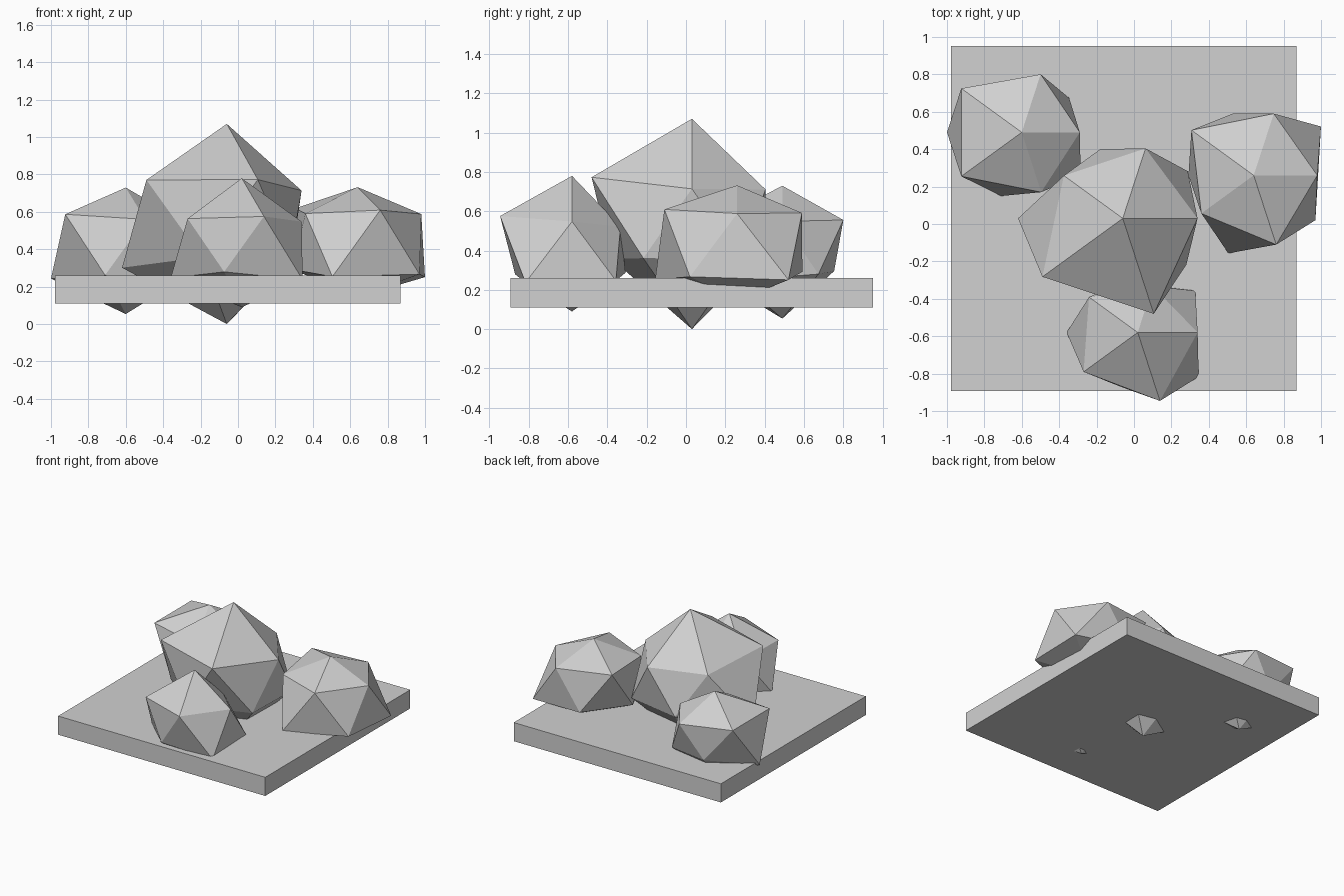
import bpy
import bmesh
from math import atan2, degrees
from mathutils import Vector

default_cube = bpy.data.objects.get("Cube")
if default_cube:
    bpy.data.objects.remove(default_cube, do_unlink=True)

# One plain grey for the whole model
stone_grey = bpy.data.materials.new("stone_grey")
stone_grey.use_nodes = True
grey = (0.64, 0.64, 0.64, 1)
stone_grey.diffuse_color = grey
shader = stone_grey.node_tree.nodes["Principled BSDF"]
shader.inputs["Base Color"].default_value = grey
shader.inputs["Roughness"].default_value = 0.9

SQUASH = 0.86  # boulders are slightly flattened


def finish(bm, name, location):
    """Turn a bmesh into a flat-shaded stone object."""
    bmesh.ops.recalc_face_normals(bm, faces=bm.faces)
    mesh = bpy.data.meshes.new(name)
    bm.to_mesh(mesh)
    bm.free()
    mesh.materials.append(stone_grey)
    obj = bpy.data.objects.new(name, mesh)
    obj.location = location
    bpy.context.collection.objects.link(obj)
    return obj


def boulder(name, location, top, upper, lower, bottom):
    """Icosahedron whose corners are pushed in or out along their own direction.
    Rings run counter-clockwise, starting from the corner nearest +x."""
    bm = bmesh.new()
    bmesh.ops.create_icosphere(bm, subdivisions=1, radius=1)
    for vert in bm.verts:
        direction = vert.co.normalized()
        if abs(direction.z) > 0.9:
            reach = top if direction.z > 0 else bottom
        else:
            ring, start = (upper, 0) if direction.z > 0 else (lower, 36)
            angle = degrees(atan2(direction.y, direction.x))
            reach = ring[round((angle - start) / 72) % 5]
        vert.co = direction * reach
        vert.co.z *= SQUASH
    return finish(bm, name, location)


# Square ground slab
slab = bmesh.new()
bmesh.ops.create_cube(slab, size=1)
bmesh.ops.scale(slab, vec=Vector((1.845, 1.845, 0.15)), verts=slab.verts)
finish(slab, "ground_slab", (-0.055, 0.03, 0.185))

# Boulders sunk into the slab
boulder("large_boulder", (-0.06, 0.03, 0.542), top=0.614,
        upper=(0.447, 0.44, 0.435, 0.594, 0.6),
        lower=(0.48, 0.435, 0.626, 0.48, 0.47), bottom=0.63)
boulder("back_boulder", (-0.6, 0.49, 0.415), top=0.366,
        upper=(0.347, 0.365, 0.447, 0.447, 0.376),
        lower=(0.35, 0.31, 0.447, 0.4, 0.435), bottom=0.42)
boulder("left_boulder", (0.64, 0.26, 0.442), top=0.337,
        upper=(0.38, 0.388, 0.46, 0.387, 0.435),
        lower=(0.497, 0.39, 0.39, 0.49, 0.456), bottom=0.345)
boulder("front_boulder", (0.02, -0.58, 0.41), top=0.43,
        upper=(0.358, 0.29, 0.36, 0.4, 0.43),
        lower=(0.425, 0.32, 0.425, 0.34, 0.45), bottom=0.372)
